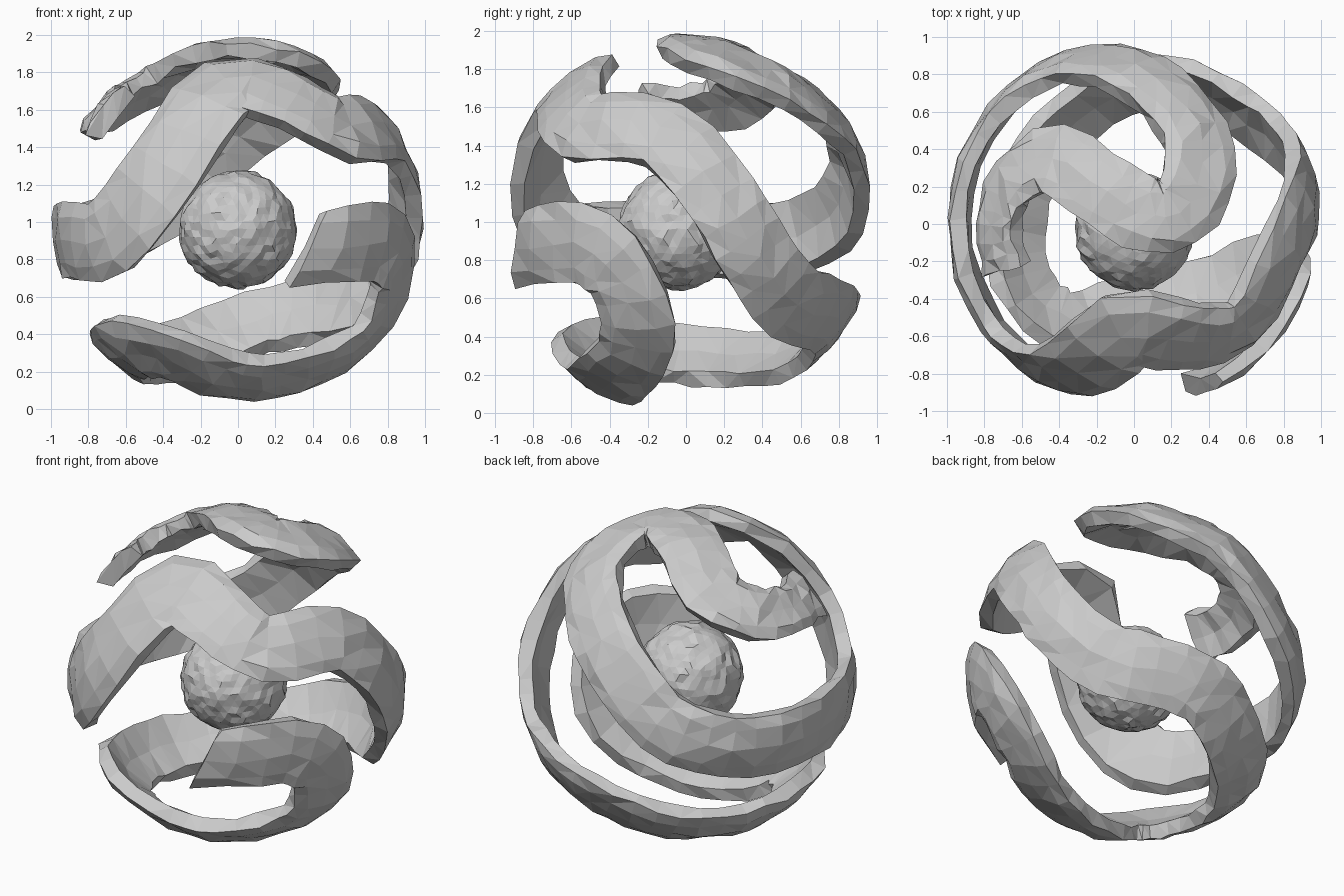
import bpy, bmesh, random, math
from mathutils import Vector

if "Cube" in bpy.data.objects:
    bpy.data.objects.remove(bpy.data.objects["Cube"])

random.seed(4)
CENTRE = Vector((0, 0, 0.985))
R_OUT, R_IN, HALF_W = 0.99, 0.9, 0.2


def finish(bm, name):
    bmesh.ops.recalc_face_normals(bm, faces=bm.faces)
    mesh = bpy.data.meshes.new(name)
    bm.to_mesh(mesh)
    bm.free()
    obj = bpy.data.objects.new(name, mesh)
    bpy.context.collection.objects.link(obj)
    return obj


def jitter(amount):
    return Vector([random.uniform(-amount, amount) for _ in range(3)])


def spline(a, b, c, d, t):
    return 0.5 * (2 * b + (c - a) * t + (2 * a - 5 * b + 4 * c - d) * t * t
                  + (3 * b - a - 3 * c + d) * t ** 3)


# Centre line of the winding ribbon, from its upper end to its lower end
path = [
    (-.68, -.24, 1.58), (-.72, -.02, 1.58), (-.65, .22, 1.63), (-.43, .35, 1.78),
    (-.14, .16, 1.93), (.10, .04, 1.94), (.29, .12, 1.9), (.36, .42, 1.77),
    (.20, .68, 1.63), (-.08, .82, 1.39), (-.40, .83, 1.10), (-.73, .60, .93),
    (-.92, .18, .9), (-.90, -.28, .9), (-.68, -.66, .93), (-.38, -.80, 1.3),
    (-.06, -.59, 1.75), (.30, -.61, 1.65), (.59, -.55, 1.51), (.80, -.12, 1.46),
    (.88, .17, 1.12), (.84, .36, .82), (.66, .57, .57), (.32, .78, .50),
    (0, .76, .42), (-.33, .60, .27), (-.60, .30, .22), (-.69, -.05, .25),
    (-.62, -.42, .26), (-.36, -.58, .22), (0, -.47, .13), (.36, -.40, .16),
    (.68, -.25, .37), (.85, -.33, .70), (.76, -.56, .89), (.38, -.88, .86),
]
# Places where the ribbon is wider or narrower: (point index, change, spread)
width_bumps = [(16, .25, 1), (14.3, .15, .6), (22, .08, .6), (34, .08, .5),
               (1, -.28, 2)]
pts = [(Vector(p) - CENTRE).normalized() for p in path]
pts = [2 * pts[0] - pts[1]] + pts + [2 * pts[-1] - pts[-2]]
line, widths = [], []
STEPS = 3
for i in range(1, len(pts) - 1):
    for s in range(STEPS if i < len(pts) - 2 else 1):
        u = i - 1 + s / STEPS
        p = spline(*pts[i - 1:i + 3], s / STEPS) if s else pts[i]
        line.append(p.normalized())
        bump = sum(h * math.exp(-(u - c) ** 2 / w) for c, h, w in width_bumps)
        widths.append(HALF_W * (1.04 + bump))

# Ribbon cross-section: (offset across, radius)
section = [(-1, R_OUT - .008), (-.6, R_OUT + .006), (0, R_OUT + .01), (.6, R_OUT + .006),
           (1, R_OUT - .008), (.96, R_IN), (0, R_IN), (-.96, R_IN)]
bm = bmesh.new()
rings = []
last = len(line) - 1
for i, n in enumerate(line):
    tangent = (line[min(i + 1, last)] - line[max(i - 1, 0)]).normalized()
    side = n.cross(tangent).normalized()
    slant = .12 * max(0, 1 - (last - i) / 3)   # lower end is cut at a slant
    ring = []
    for off, r in section:
        d = (n + side * off * widths[i] + tangent * off * slant).normalized()
        ring.append(bm.verts.new(CENTRE + d * r + jitter(.013)))
    rings.append(ring)
k = len(section)
for a, b in zip(rings, rings[1:]):
    for j in range(k):
        bm.faces.new((a[j], a[(j + 1) % k], b[(j + 1) % k], b[j]))
bm.faces.new(rings[0])
bm.faces.new(rings[-1][::-1])
bmesh.ops.triangulate(bm, faces=bm.faces[:])
finish(bm, "winding_ribbon_shell")

# Rough ball floating in the middle
bm = bmesh.new()
bmesh.ops.create_icosphere(bm, subdivisions=4, radius=0.31)
for v in bm.verts:
    v.co += v.co.normalized() * random.uniform(-.004, .009) + jitter(.007)
    v.co += Vector((0, -.04, .96))
finish(bm, "core_ball")
